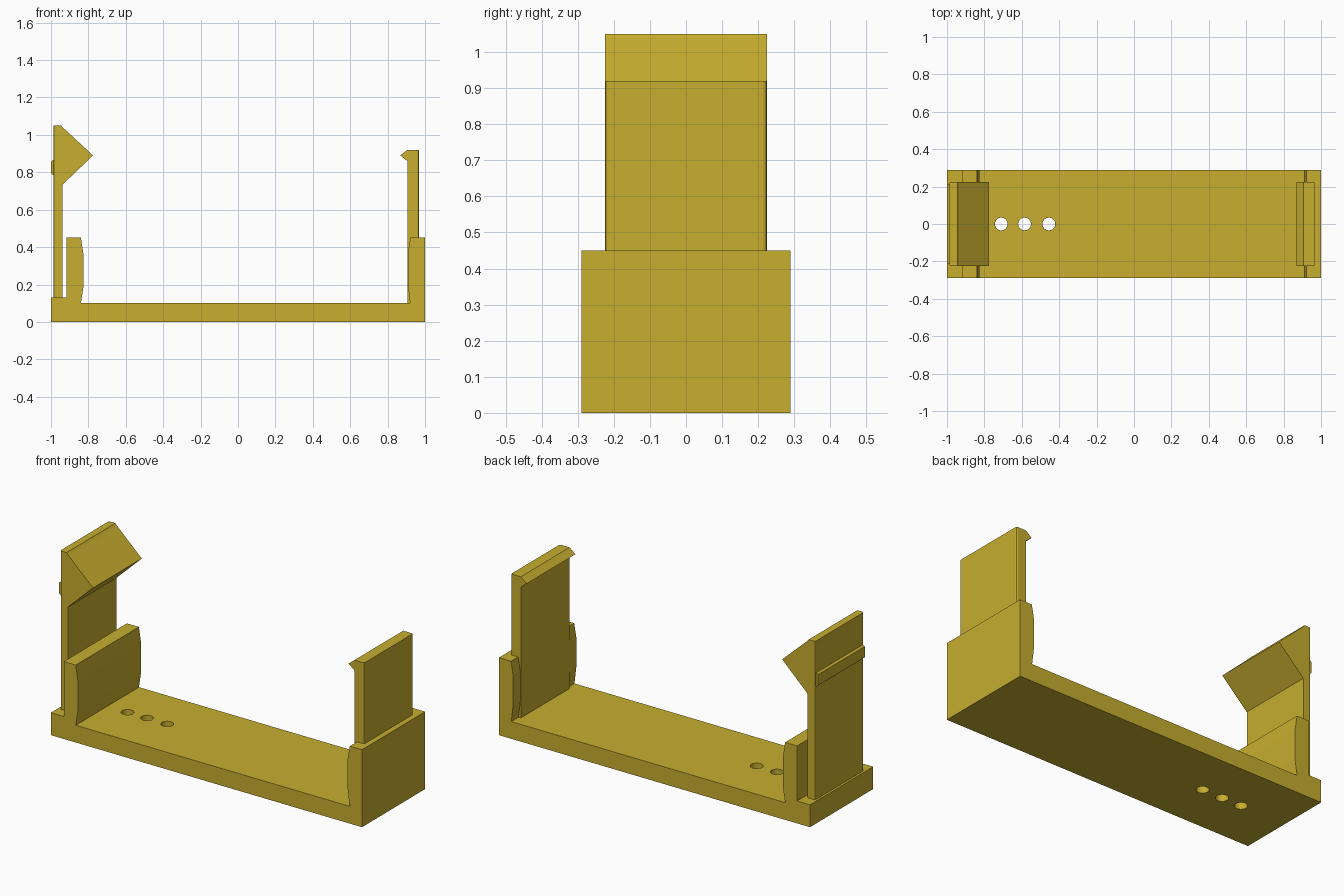
import bpy, bmesh, math

if "Cube" in bpy.data.objects:
    bpy.data.objects.remove(bpy.data.objects["Cube"])

mat = bpy.data.materials.new("mustard yellow")
mat.diffuse_color = (0.57, 0.42, 0.028, 1)
mat.use_nodes = True
mat.node_tree.nodes["Principled BSDF"].inputs["Base Color"].default_value = mat.diffuse_color


def extrude(name, profile, half, bevel_x=None):
    """Extrude an XZ profile along y; optionally chamfer the vertical edges at given x."""
    bm = bmesh.new()
    face = bm.faces.new([bm.verts.new((x, -half, z)) for x, z in profile])
    out = bmesh.ops.extrude_face_region(bm, geom=[face])
    moved = [v for v in out["geom"] if isinstance(v, bmesh.types.BMVert)]
    bmesh.ops.translate(bm, verts=moved, vec=(0, 2 * half, 0))
    bmesh.ops.recalc_face_normals(bm, faces=bm.faces)
    if bevel_x is not None:
        edges = [e for e in bm.edges
                 if all(abs(v.co.x - bevel_x) < 1e-4 for v in e.verts)
                 and abs(e.verts[0].co.z - e.verts[1].co.z) > 0.3]
        bmesh.ops.bevel(bm, geom=edges, offset=0.009, segments=2, profile=0.5,
                        affect='EDGES')
    me = bpy.data.meshes.new(name)
    bm.to_mesh(me)
    bm.free()
    me.materials.append(mat)
    ob = bpy.data.objects.new(name, me)
    bpy.context.collection.objects.link(ob)
    return ob


# Base tray with raised ledge, bulged left wall and right wall
tray = extrude("base_tray", [
    (-1, 0), (1, 0), (1, 0.45), (0.922, 0.45), (0.908, 0.37), (0.908, 0.2),
    (0.92, 0.1), (-0.84, 0.1), (-0.826, 0.19), (-0.826, 0.36), (-0.84, 0.45),
    (-0.917, 0.45), (-0.917, 0.13), (-1, 0.13)], 0.29)

# Screw holes through the floor
for x in (-0.71, -0.585, -0.455):
    bpy.ops.mesh.primitive_cylinder_add(vertices=32, radius=0.034, depth=0.4,
                                        location=(x, 0, 0.05))
    cutter = bpy.context.object
    cutter.name = "hole_cutter"
    cutter.data.materials.append(mat)
    cutter.hide_render = True
    cutter.hide_set(True)
    cut = tray.modifiers.new("hole", 'BOOLEAN')
    cut.operation = 'DIFFERENCE'
    cut.solver = 'EXACT'
    cut.object = cutter

# Tall left latch with its large wedge hook
extrude("left_latch", [
    (-0.987, 0.128), (-0.937, 0.128), (-0.937, 0.735), (-0.775, 0.89),
    (-0.937, 1.04), (-0.945, 1.05), (-0.987, 1.05)], 0.224, -0.987)

# Finger ridge on the outside of the left latch
extrude("finger_ridge", [
    (-0.988, 0.785), (-0.986, 0.785), (-0.986, 0.865), (-0.988, 0.865),
    (-1, 0.858), (-1, 0.795)], 0.214)

# Right latch with a small hook
extrude("right_latch", [
    (0.905, 0.098), (0.968, 0.098), (0.968, 0.92), (0.905, 0.92),
    (0.868, 0.89), (0.905, 0.86)], 0.224, 0.968)
